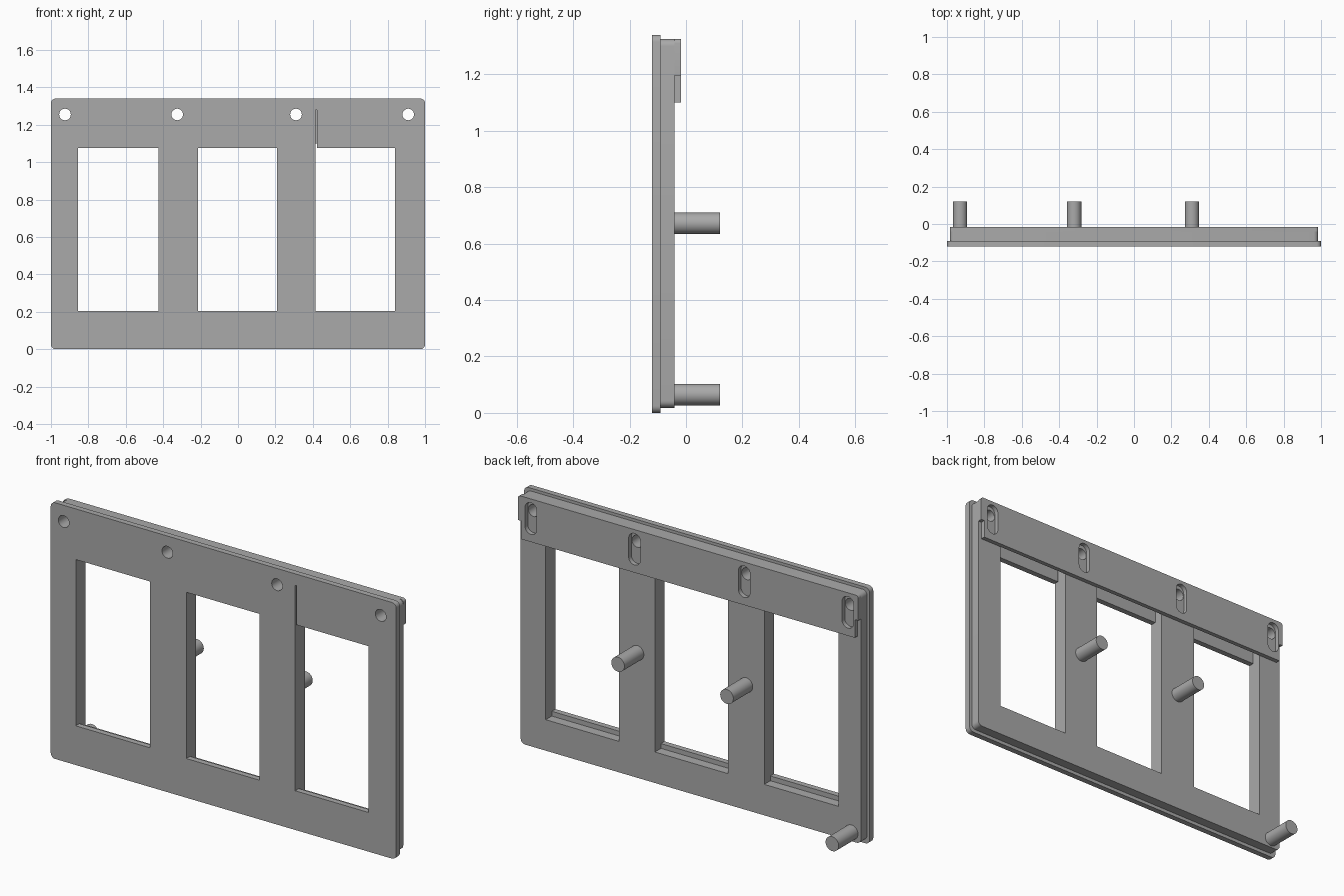
import bpy
import math

if "Cube" in bpy.data.objects:
    bpy.data.objects.remove(bpy.data.objects["Cube"])

grey = bpy.data.materials.new("mid_grey")
grey.use_nodes = True
COLOR = (0.4, 0.4, 0.4, 1)
grey.diffuse_color = COLOR
grey.node_tree.nodes["Principled BSDF"].inputs["Base Color"].default_value = COLOR


def arc(x, z, r, start, end, steps):
    return [(x + r * math.cos(math.radians(start + (end - start) * i / steps)),
             z + r * math.sin(math.radians(start + (end - start) * i / steps)))
            for i in range(steps + 1)]


def rect(x0, x1, z0, z1):
    return [(x0, z0), (x1, z0), (x1, z1), (x0, z1)]


def rounded_rect(x0, x1, z0, z1, r):
    return (arc(x1 - r, z0 + r, r, -90, 0, 6) + arc(x1 - r, z1 - r, r, 0, 90, 6)
            + arc(x0 + r, z1 - r, r, 90, 180, 6) + arc(x0 + r, z0 + r, r, 180, 270, 6))


def circle(x, z, r):
    return arc(x, z, r, 0, 360, 32)[:-1]


def slot(x, z0, z1, r):
    return arc(x, z1 - r, r, 0, 180, 16) + arc(x, z0 + r, r, 180, 360, 16)


def plate(name, loops, y0, y1):
    """Filled outline with holes, extruded from y0 to y1."""
    curve = bpy.data.curves.new(name, "CURVE")
    curve.dimensions = "2D"
    curve.fill_mode = "BOTH"
    curve.extrude = (y1 - y0) / 2
    for loop in loops:
        spline = curve.splines.new("POLY")
        spline.points.add(len(loop) - 1)
        for point, (x, z) in zip(spline.points, loop):
            point.co = (x, z, 0, 1)
        spline.use_cyclic_u = True
    obj = bpy.data.objects.new(name, curve)
    bpy.context.collection.objects.link(obj)
    obj.location.y = (y0 + y1) / 2
    obj.rotation_euler.x = math.pi / 2
    bpy.ops.object.select_all(action="DESELECT")
    obj.select_set(True)
    bpy.context.view_layer.objects.active = obj
    bpy.ops.object.convert(target="MESH")
    finish(bpy.context.object)


def finish(obj):
    obj.data.materials.clear()
    obj.data.materials.append(grey)
    bpy.ops.object.shade_smooth_by_angle(angle=math.radians(30))


HOLES = (-0.925, -0.325, 0.31, 0.91)
WINDOWS = ((-0.855, -0.425), (-0.215, 0.208), (0.415, 0.84))
HOLE_Z = 1.255
screw_holes = [circle(x, HOLE_Z, 0.031) for x in HOLES]

# Front plate; the last window has a narrow slit above its corner
openings = [rect(a, b, 0.205, 1.075) for a, b in WINDOWS[:2]]
a, b = WINDOWS[2]
openings.append([(a, 0.205), (b, 0.205), (b, 1.075), (a + 0.007, 1.075),
                 (a + 0.007, 1.28), (a, 1.28)])
plate("front_plate", [rounded_rect(-1, 1, 0, 1.34, 0.025)] + openings + screw_holes,
      -0.12, -0.09)

# Backing plate with taller openings that leave a lip behind the front
plate("backing_plate", [rounded_rect(-0.985, 0.985, 0.018, 1.325, 0.025)]
      + [rect(a, b, 0.18, 1.28) for a, b in WINDOWS] + screw_holes, -0.09, -0.04)

# Hanging strip with vertical slots, stepped in at its lower ends
strip = [(-0.965, 1.1), (0.965, 1.1), (0.965, 1.195), (0.985, 1.195)]
strip += arc(0.97, 1.31, 0.015, 0, 90, 4) + arc(-0.97, 1.31, 0.015, 90, 180, 4)
strip += [(-0.985, 1.195), (-0.965, 1.195)]
plate("hanging_strip", [strip] + [slot(x, 1.14, 1.305, 0.034) for x in HOLES],
      -0.04, -0.017)

# Rear pegs
for x, z in ((-0.93, 0.065), (-0.32, 0.672), (0.31, 0.672)):
    bpy.ops.mesh.primitive_cylinder_add(vertices=32, radius=0.038, depth=0.16,
                                        location=(x, 0.04, z),
                                        rotation=(math.pi / 2, 0, 0))
    bpy.context.object.name = "rear_peg"
    finish(bpy.context.object)
